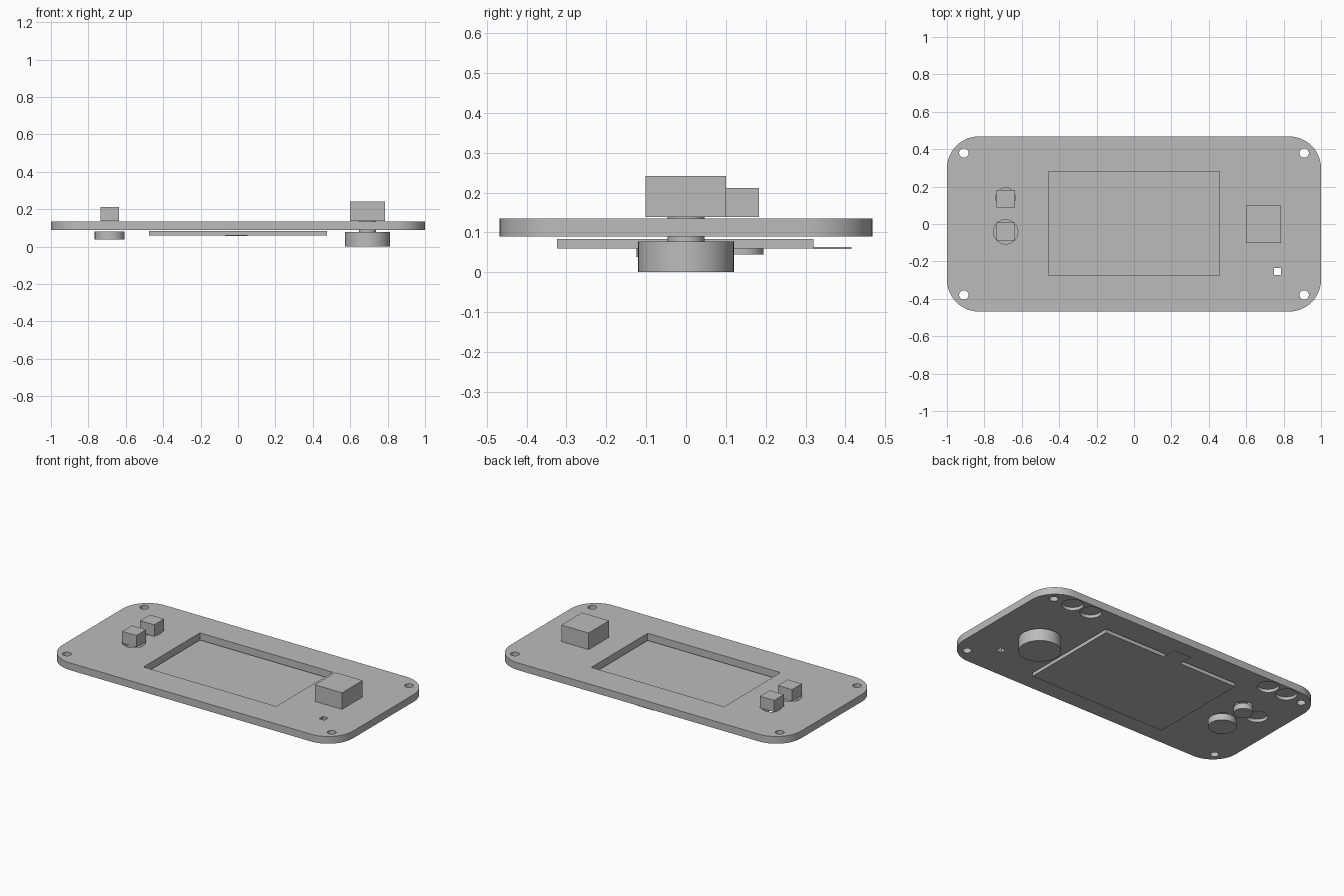
import bpy, bmesh, math
from mathutils import Matrix, Vector

cube = bpy.data.objects.get("Cube")
if cube:
    bpy.data.objects.remove(cube, do_unlink=True)

grey = bpy.data.materials.new("plain grey")
grey.use_nodes = True
grey.diffuse_color = (0.5, 0.5, 0.5, 1)
grey.node_tree.nodes["Principled BSDF"].inputs["Base Color"].default_value = (0.5, 0.5, 0.5, 1)


def finish(name, bm):
    bmesh.ops.recalc_face_normals(bm, faces=bm.faces)
    mesh = bpy.data.meshes.new(name)
    bm.to_mesh(mesh)
    bm.free()
    mesh.materials.append(grey)
    obj = bpy.data.objects.new(name, mesh)
    bpy.context.scene.collection.objects.link(obj)
    return obj


def box(name, x, y, z):
    bm = bmesh.new()
    mid = Vector([sum(r) / 2 for r in (x, y, z)])
    size = [r[1] - r[0] for r in (x, y, z)]
    bmesh.ops.create_cube(bm, size=1, matrix=Matrix.Translation(mid) @ Matrix.Diagonal((*size, 1)))
    return finish(name, bm)


def disc(name, x, y, radius, z, sides=48):
    bm = bmesh.new()
    bmesh.ops.create_cone(bm, cap_ends=True, segments=sides, radius1=radius, radius2=radius,
                          depth=z[1] - z[0], matrix=Matrix.Translation((x, y, sum(z) / 2)))
    return finish(name, bm)


def rounded_plate(name, hx, hy, radius, z, steps=12):
    bm = bmesh.new()
    verts = []
    for i, (sx, sy) in enumerate([(1, 1), (-1, 1), (-1, -1), (1, -1)]):
        for k in range(steps + 1):
            a = (i + k / steps) * math.pi / 2
            verts.append(bm.verts.new((sx * (hx - radius) + radius * math.cos(a),
                                       sy * (hy - radius) + radius * math.sin(a), z[0])))
    face = bm.faces.new(verts)
    top = bmesh.ops.extrude_face_region(bm, geom=[face])["geom"]
    bmesh.ops.translate(bm, vec=(0, 0, z[1] - z[0]),
                        verts=[v for v in top if isinstance(v, bmesh.types.BMVert)])
    return finish(name, bm)


# Faceplate with its openings
BOTTOM, TOP = 0.09, 0.135
THROUGH = (0, 0.3)
POCKET = (0, BOTTOM + 0.02)
BUTTON_X = -0.686
KNOB_X = 0.693
plate = rounded_plate("faceplate", 1, 0.468, 0.17, (BOTTOM, TOP))
cutters = [
    box("window_cutter", (-0.458, 0.456), (-0.275, 0.28), THROUGH),
    box("indicator_cutter", (0.748, 0.785), (-0.272, -0.235), THROUGH),
    disc("large_button_cutter", BUTTON_X, -0.042, 0.065, THROUGH),
    disc("small_button_cutter", BUTTON_X, 0.14, 0.053, THROUGH),
    disc("shaft_cutter", KNOB_X, 0, 0.05, THROUGH),
    disc("side_pocket_cutter", -0.82, 0.1, 0.062, POCKET),
]
for side in (-1, 1):
    for y in (-0.38, 0.38):
        cutters.append(disc("screw_cutter", side * 0.91, y, 0.025, THROUGH, 24))
    for x in (0.652, 0.785):
        cutters.append(disc("pocket_cutter", side * x, 0.398, 0.062, POCKET))
for cutter in cutters:
    cutter.hide_render = True
    mod = plate.modifiers.new(cutter.name, "BOOLEAN")
    mod.operation = "DIFFERENCE"
    mod.solver = "EXACT"
    mod.object = cutter
bpy.context.view_layer.update()
cut_mesh = bpy.data.meshes.new_from_object(plate.evaluated_get(bpy.context.evaluated_depsgraph_get()))
plate.modifiers.clear()
plate.data = cut_mesh
for cutter in cutters:
    bpy.data.objects.remove(cutter, do_unlink=True)

# Display and its connector tab
display = box("display_panel", (-0.475, 0.475), (-0.324, 0.32), (0.06, 0.083))
tab = box("display_tab", (-0.07, 0.05), (0.32, 0.415), (0.058, 0.063))

# Rotary control
knob = disc("knob", KNOB_X, 0, 0.12, (0, 0.077), 64)
shaft = disc("knob_shaft", KNOB_X, 0, 0.046, (0.077, 0.138))
encoder = box("encoder_body", (0.6, 0.787), (-0.102, 0.1), (0.138, 0.241))

# Push buttons and their switches
large_button = disc("large_button", BUTTON_X, -0.044, 0.08, (0.038, 0.08))
small_button = disc("small_button", BUTTON_X, 0.14, 0.055, (0.045, 0.08))
for name, y in (("front_switch", -0.04), ("back_switch", 0.135)):
    box(name, (BUTTON_X - 0.049, BUTTON_X + 0.049), (y - 0.048, y + 0.048), (0.138, 0.211))

# Smooth the round walls, keep edges sharp
bpy.ops.object.select_all(action="DESELECT")
for obj in (plate, knob, shaft, large_button, small_button):
    obj.select_set(True)
bpy.context.view_layer.objects.active = plate
bpy.ops.object.shade_smooth_by_angle(angle=math.radians(30))
